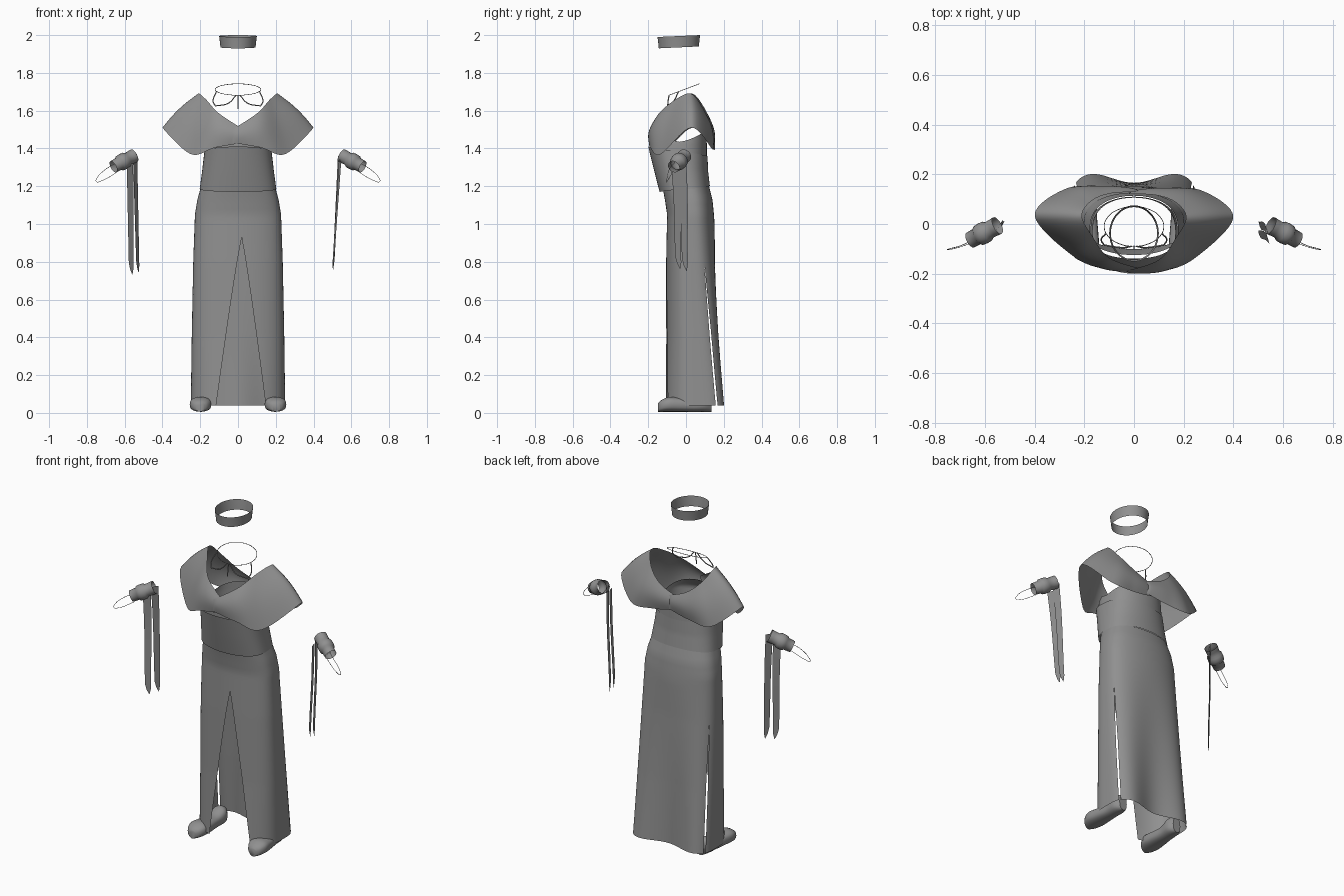
import bpy, bmesh
from math import sin, cos, pi, asin, radians
from mathutils import Vector

cube = bpy.data.objects.get("Cube")
if cube:
    bpy.data.objects.remove(cube)

cloth = bpy.data.materials.new("grey_cloth")
cloth.use_nodes = True
GREY = (0.28, 0.28, 0.28, 1)
cloth.diffuse_color = GREY
bsdf = cloth.node_tree.nodes["Principled BSDF"]
bsdf.inputs["Base Color"].default_value = GREY
bsdf.inputs["Roughness"].default_value = 0.8


def sheets(name, patches, closed=False, caps=False):
    """Skin a list of grids (each a list of point rows) into one smooth surface."""
    bm = bmesh.new()
    for rows in patches:
        vs = [[bm.verts.new(p) for p in row] for row in rows]
        n = len(rows[0])
        for a, b in zip(vs, vs[1:]):
            for i in range(n if closed else n - 1):
                j = (i + 1) % n
                bm.faces.new((a[i], a[j], b[j], b[i]))
        if caps:
            bm.faces.new(vs[0])
            bm.faces.new(vs[-1])
    bmesh.ops.remove_doubles(bm, verts=bm.verts, dist=0.0008)
    bmesh.ops.recalc_face_normals(bm, faces=bm.faces)
    me = bpy.data.meshes.new(name)
    bm.to_mesh(me)
    bm.free()
    ob = bpy.data.objects.new(name, me)
    bpy.context.collection.objects.link(ob)
    me.materials.append(cloth)
    bpy.ops.object.select_all(action='DESELECT')
    ob.select_set(True)
    bpy.context.view_layer.objects.active = ob
    bpy.ops.object.shade_smooth_by_angle(angle=radians(50))


def mirrored(rows, side):
    """Copy rows of left-hand points to the given side."""
    return [[(p[0] * side, p[1], p[2]) for p in row] for row in rows]


def cord(name, points, radius, cyclic=False):
    """Thin round cord through a few points."""
    cu = bpy.data.curves.new(name, 'CURVE')
    cu.dimensions = '3D'
    cu.bevel_depth = radius
    cu.bevel_resolution = 1
    cu.resolution_u = 8
    sp = cu.splines.new('BEZIER')
    sp.bezier_points.add(len(points) - 1)
    for bp, p in zip(sp.bezier_points, points):
        bp.co = p
        bp.handle_left_type = bp.handle_right_type = 'AUTO'
    sp.use_cyclic_u = cyclic
    cu.materials.append(cloth)
    ob = bpy.data.objects.new(name, cu)
    bpy.context.collection.objects.link(ob)


def lerp_table(table, z):
    """Linear lookup in rows sorted by their first value."""
    if z <= table[0][0]:
        return table[0][1:]
    for a, b in zip(table, table[1:]):
        if z <= b[0]:
            t = (z - a[0]) / (b[0] - a[0])
            return [p + (q - p) * t for p, q in zip(a[1:], b[1:])]
    return table[-1][1:]


def spline(pts, t):
    """Catmull-Rom point along a list of vectors, t from 0 to 1."""
    f = t * (len(pts) - 1)
    i = min(int(f), len(pts) - 2)
    f -= i
    p = [Vector(pts[max(0, min(len(pts) - 1, i + k))]) for k in (-1, 0, 1, 2)]
    return 0.5 * (2 * p[1] + (p[2] - p[0]) * f
                  + (2 * p[0] - 5 * p[1] + 4 * p[2] - p[3]) * f ** 2
                  + (3 * p[1] - p[0] - 3 * p[2] + p[3]) * f ** 3)


def body_point(table, a, z):
    """Point on a boxy oval; a = 0 faces the front, pi the back, two folds at the lower back."""
    rx, front, back = lerp_table(table, z)
    c, half = (front + back) / 2, (back - front) / 2
    k = cos(a)
    low = max(0, 1 - z)
    if k > 0:
        return (rx * sin(a), c - half * k ** 0.7, z)
    return (rx * sin(a), c + half * abs(k) ** (0.7 - 0.25 * low) * (1 - 0.4 * low * k ** 6), z)


# Skirt: two front panels and a back panel, merged above the slits
SKIRT = [(0.03, 0.25, -0.12, 0.235), (0.4, 0.245, -0.108, 0.198),
         (0.8, 0.237, -0.105, 0.164), (1.05, 0.228, -0.10, 0.148),
         (1.13, 0.215, -0.112, 0.14), (1.2, 0.195, -0.125, 0.122)]


def front_edge(z, side):
    t = max(0, (0.92 - z) / 0.87)
    return asin((0.02 + (side * 0.125 - 0.005) * t ** 0.85) / 0.24)


def side_edge(z, spread):
    t = max(0, (0.8 - z) / 0.75)
    return radians(110 - 3 * t + spread * min(t * 2, 1))


def panel(start, end, hem=0.04, columns=28, levels=48):
    rows = []
    for r in range(levels + 1):
        z = hem + (1.2 - hem) * r / levels
        a0, a1 = start(z), end(z)
        rows.append([body_point(SKIRT, a0 + (a1 - a0) * i / columns, z)
                     for i in range(columns + 1)])
    return rows


sheets("skirt", [
    panel(lambda z: front_edge(z, 1), lambda z: side_edge(z, 0)),
    panel(lambda z: front_edge(z, -1), lambda z: -side_edge(z, 0)),
    panel(lambda z: side_edge(z, 4), lambda z: 2 * pi - side_edge(z, 4)),
])


# Waist band and bust lining
def tube(name, table, bottom, top, levels=10, n=64):
    rows = []
    for r in range(levels + 1):
        row = []
        for i in range(n):
            a = 2 * pi * i / n
            lo, hi = bottom(a), top(a)
            row.append(body_point(table, a, lo + (hi - lo) * r / levels))
        rows.append(row)
    sheets(name, [rows], closed=True)


WAIST = [(1.17, 0.205, -0.14, 0.13), (1.28, 0.19, -0.168, 0.117),
         (1.41, 0.175, -0.2, 0.112)]
BUST = [(1.34, 0.175, -0.175, 0.11), (1.43, 0.168, -0.18, 0.11),
        (1.51, 0.15, -0.13, 0.105)]
tube("waist_band", WAIST, lambda a: 1.185 - 0.015 * cos(a), lambda a: 1.385 + 0.025 * cos(a))
tube("bust_lining", BUST, lambda a: 1.34, lambda a: 1.435 + 0.06 * abs(cos(a)))

# Headband and necklace ring, tilted towards the front
ring = [2 * pi * i / 48 for i in range(48)]
sheets("headband", [[[(r * sin(a), -0.038 - (r + 0.013) * cos(a), z - 0.005 * cos(a))
                      for a in ring]
                     for r, z in ((0.093, 1.935), (0.096, 1.965), (0.1, 1.995))]], closed=True)
cord("necklace_ring", [(0.12 * sin(a), -0.01 - 0.08 * cos(a), 1.712 - 0.03 * cos(a))
                       for a in ring[::4]], 0.0016, True)
cord("necklace_drop", [(0, -0.09, 1.682), (0, -0.1, 1.61)], 0.003)

# Paired parts: shoulder wrap edges, shoe sections, cuff radii and cord paths
INNER = [(-0.03, -0.185, 1.50), (0.10, -0.14, 1.585), (0.17, -0.05, 1.66),
         (0.21, 0.03, 1.69), (0.17, 0.09, 1.62), (0.09, 0.12, 1.55), (-0.02, 0.125, 1.505)]
OUTER = [(-0.03, -0.19, 1.43), (0.12, -0.185, 1.405), (0.25, -0.13, 1.37),
         (0.40, 0.03, 1.51), (0.27, 0.14, 1.40), (0.12, 0.14, 1.40), (-0.02, 0.13, 1.425)]
SHOE = [(-0.147, 0.02, 0.045), (-0.13, 0.042, 0.062), (-0.09, 0.057, 0.078),
        (-0.03, 0.052, 0.075), (0.04, 0.044, 0.075), (0.1, 0.045, 0.1), (0.135, 0.025, 0.09)]
CUFF = [(0, 0.037), (0.15, 0.036), (0.32, 0.035), (0.4, 0.043), (0.55, 0.044),
        (0.68, 0.042), (0.72, 0.035), (1, 0.033)]
CORDS = {
    "necklace_outer_strand": (0.003, [(0.115, -0.04, 1.70), (0.132, -0.065, 1.65),
                                      (0.12, -0.085, 1.625)]),
    "necklace_inner_strand": (0.003, [(0.01, -0.09, 1.682), (0.05, -0.095, 1.64),
                                      (0.12, -0.085, 1.625)]),
    "finger_loop": (0.0013, [(0.64, -0.06, 1.325), (0.70, -0.088, 1.29), (0.745, -0.10, 1.245),
                             (0.75, -0.103, 1.225), (0.72, -0.098, 1.23), (0.64, -0.07, 1.275)]),
}
cuff_start, cuff_end = Vector((0.55, -0.006, 1.362)), Vector((0.66, -0.065, 1.303))
axis = (cuff_end - cuff_start).normalized()
e1 = axis.cross(Vector((0, 0, 1))).normalized()
e2 = axis.cross(e1)


def cuff_row(centre, r, angles):
    return [centre + r * (e1 * cos(a) + e2 * sin(a)) for a in angles]


for side, label in ((1, "left_"), (-1, "right_")):
    # Off-shoulder wrap: wide over the arm, gathered at front and back centre
    wrap = []
    for i in range(49):
        u = i / 48
        a, b = spline(INNER, u), spline(OUTER, u)
        puff = Vector((0.25 * sin(pi * u), -cos(pi * u), 0.3)) * 0.03 * abs(sin(pi * u)) ** 0.5
        overlap = Vector((0, -0.004 * side, 0))
        wrap.append([a.lerp(b, v / 12) + puff * sin(pi * v / 12) + overlap for v in range(13)])
    sheets(label + "shoulder_wrap", [mirrored(wrap, side)])

    # Shoe with a flattened sole
    shoe = []
    for y, w, h in (spline(SHOE, i / 24) for i in range(25)):
        shoe.append([(0.195 - 0.04 * y + w * cos(a), y,
                      0.006 + h * (0.5 + 0.5 * abs(sin(a)) ** 0.7 * (1 if sin(a) > 0 else -1)))
                     for a in ring[::2]])
    sheets(label + "shoe", [mirrored(shoe, side)], closed=True, caps=True)

    # Wrist cuff
    cuff = [cuff_row(cuff_start.lerp(cuff_end, t), r, ring[::2]) for t, r in CUFF]
    sheets(label + "wrist_cuff", [mirrored(cuff, side)], closed=True)

    for name, (radius, path) in CORDS.items():
        cord(label + name, mirrored([path], side)[0], radius)


# Hanging ribbons, each a tapering strip with a slanted tip
def ribbon(name, top, bottom, across):
    top, bottom, across = Vector(top), Vector(bottom), Vector(across).normalized()
    rows = []
    for i in range(17):
        t = i / 16
        c = top.lerp(bottom, t) + Vector((0, 0.004 * sin(5 * t), 0))
        w = 0.022 - 0.006 * t if t < 0.95 else 0.008
        rows.append([c - across * w, c + across * w + Vector((0, 0, 0.03 * t))])
    sheets(name, [rows])


ribbon("right_outer_ribbon", (-0.572, -0.045, 1.33), (-0.565, -0.04, 0.73), (-1, -0.8, 0))
ribbon("right_inner_ribbon", (-0.545, -0.01, 1.37), (-0.53, 0, 0.74), (-0.6, -1, 0))
ribbon("left_outer_ribbon", (0.54, -0.06, 1.33), (0.503, -0.035, 0.76), (0.3, -1, 0))
ribbon("left_inner_ribbon", (0.535, -0.022, 1.36), (0.505, 0, 0.75), (0.3, -1, 0))
